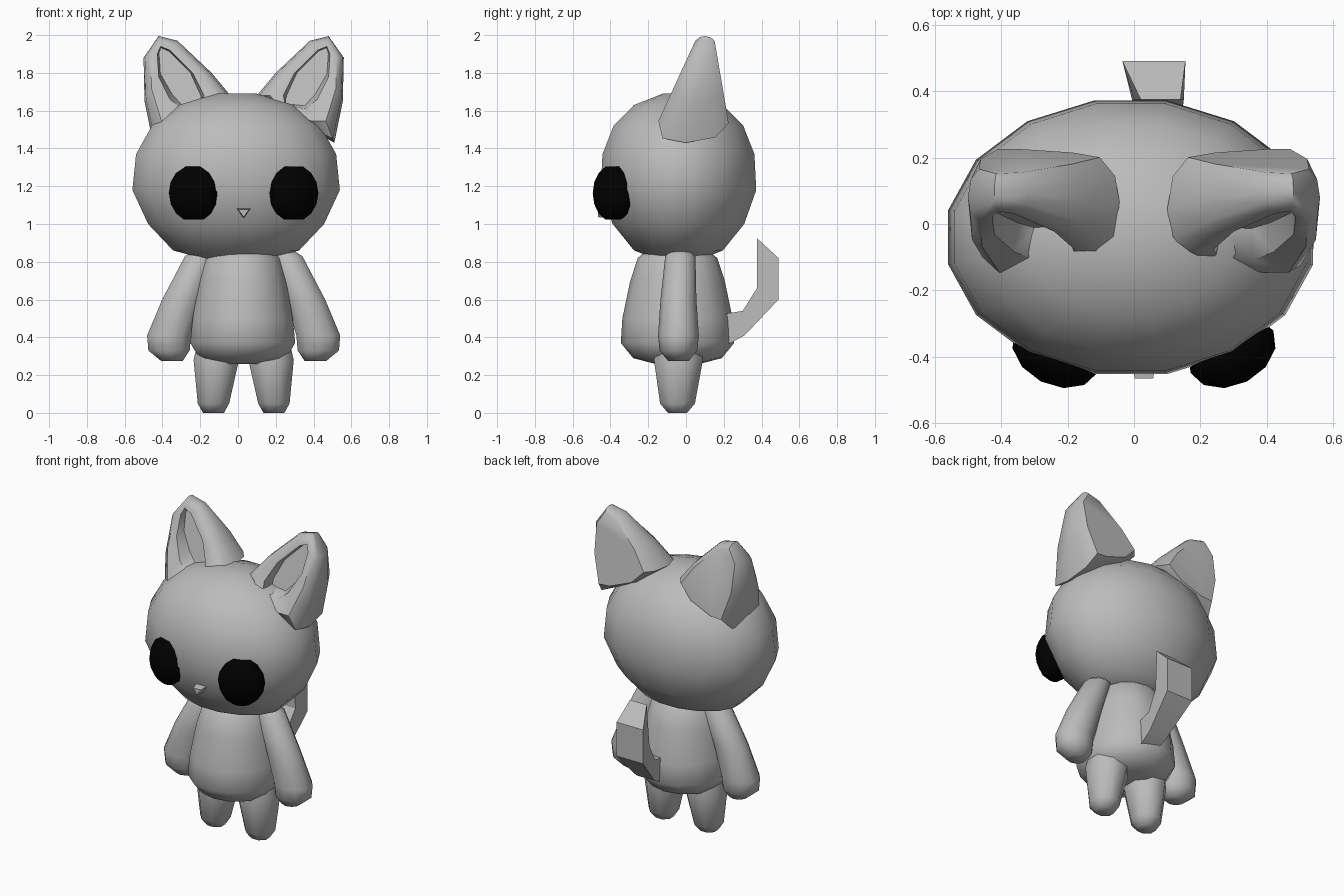
import bpy, bmesh, math

if "Cube" in bpy.data.objects:
    bpy.data.objects.remove(bpy.data.objects["Cube"])

MID = 0.03  # plane the paired parts are mirrored about


def material(name, rgb):
    m = bpy.data.materials.new(name)
    m.diffuse_color = (*rgb, 1)
    m.use_nodes = True
    m.node_tree.nodes["Principled BSDF"].inputs["Base Color"].default_value = m.diffuse_color
    return m


GREY = material("grey", (0.5, 0.5, 0.5))
BLACK = material("black", (0.0, 0.0, 0.0))


def loft(name, rings, mat=GREY, angle=60):
    """Skin a list of equal-length point rings, with both ends capped."""
    bm = bmesh.new()
    loops = [[bm.verts.new(p) for p in r] for r in rings]
    n = len(loops[0])
    for a, b in zip(loops, loops[1:]):
        for i in range(n):
            j = (i + 1) % n
            bm.faces.new((a[i], a[j], b[j], b[i]))
    bm.faces.new(loops[0][::-1])
    bm.faces.new(loops[-1])
    bmesh.ops.recalc_face_normals(bm, faces=bm.faces)
    me = bpy.data.meshes.new(name)
    bm.to_mesh(me)
    bm.free()
    me.materials.append(mat)
    ob = bpy.data.objects.new(name, me)
    bpy.context.collection.objects.link(ob)
    bpy.ops.object.select_all(action='DESELECT')
    bpy.context.view_layer.objects.active = ob
    ob.select_set(True)
    bpy.ops.object.shade_smooth_by_angle(angle=math.radians(angle))
    return ob


def ovals(sections, n):
    """Horizontal ellipses from (cx, cy, z, rx, ry)."""
    return [[(cx + rx * math.cos(math.tau * (i + .5) / n),
              cy + ry * math.sin(math.tau * (i + .5) / n), z) for i in range(n)]
            for cx, cy, z, rx, ry in sections]


def pair(name, rings, mat=GREY, angle=60):
    """Build a right part and its mirrored left twin."""
    loft("right_" + name, rings, mat, angle)
    loft("left_" + name, [[(2 * MID - x, y, z) for x, y, z in r] for r in rings], mat, angle)


# Head
head = [(.81, .15, .11), (.86, .34, .24), (1.0, .475, .355), (1.18, .56, .42),
        (1.37, .54, .41), (1.52, .455, .35), (1.63, .31, .24), (1.69, .11, .085)]
loft("head", ovals([(-.01, -.04, z, rx, ry) for z, rx, ry in head], 16))

# Body
body = [(.26, .13, .12), (.29, .235, .235), (.37, .285, .3), (.5, .272, .292),
        (.7, .235, .25), (.82, .2, .21), (.88, .14, .14)]
loft("body", ovals([(.025, -.045, z, rx, ry) for z, rx, ry in body], 14))

# Arms
pair("arm", ovals([(.24, -.03, .87, .04, .04), (.26, -.03, .83, .085, .08),
                   (.355, -.04, .6, .112, .095), (.425, -.04, .41, .122, .108),
                   (.425, -.04, .33, .115, .1), (.41, -.04, .275, .06, .055)], 10))

# Legs
pair("leg", ovals([(.17, -.04, .38, .11, .12), (.175, -.04, .28, .13, .14),
                   (.19, -.045, .05, .09, .1), (.19, -.045, 0, .06, .055)], 8))

# Eyes: flattened spheres turned outward along the head
yaw = math.radians(27)
eye = []
for k in range(1, 8):
    v = math.pi * k / 8
    ring = []
    for i in range(12):
        u = math.tau * i / 12
        a, b = .14 * math.sin(v) * math.cos(u), .1 * math.sin(v) * math.sin(u)
        ring.append((.295 + a * math.cos(yaw) - b * math.sin(yaw),
                     -.385 + a * math.sin(yaw) + b * math.cos(yaw),
                     1.163 - .152 * math.cos(v)))
    eye.append(ring)
pair("eye", eye, BLACK)

# Nose: small wedge pointing down
loft("nose", [[(.03 + s * x, y, 1.055 + s * z) for x, z in ((-.037, .028), (.037, .028), (0, -.025))]
              for s, y in ((1, -.41), (.75, -.465))], GREY, 20)

# Ears: thick rounded shells with a hollow on the front
rim = [(.48, 1.995), (.38, 1.97), (.2, 1.8), (.1, 1.68), (.24, 1.57),
       (.42, 1.48), (.51, 1.43), (.555, 1.65), (.56, 1.88)]
hollow = [(.47, 1.94), (.42, 1.92), (.3, 1.8), (.24, 1.68), (.25, 1.63),
          (.36, 1.61), (.42, 1.66), (.48, 1.78), (.487, 1.9)]


def ear_ring(shrink, depth):
    """Blend from rim to hollow, placed between the ear's front and back planes."""
    ring = []
    for (ox, oz), (hx, hz) in zip(rim, hollow):
        x, z = ox + (hx - ox) * shrink, oz + (hz - oz) * shrink
        front, back = -.19 + .46 * (z - 1.45), .24 - .17 * (z - 1.45)
        ring.append((x, front + (back - front) * depth, z))
    return ring


pair("ear", [ear_ring(1.12, .3), ear_ring(1, .03), ear_ring(.5, 0), ear_ring(.1, .15),
             ear_ring(0, .45), ear_ring(.12, .8), ear_ring(.45, 1)], GREY, 50)

# Tail: bent band, each section given as inner and outer edge (y, z, x0, x1)
tail = [((.18, .52, .02, .13), (.18, .34, .02, .13)),
        ((.3, .54, .01, .14), (.31, .41, .01, .14)),
        ((.375, .66, .0, .15), (.49, .6, -.035, .155)),
        ((.375, .925, .02, .14), (.49, .82, -.035, .155))]
loft("tail", [[(a[2], *a[:2]), (a[3], *a[:2]), (b[3], *b[:2]), (b[2], *b[:2])]
              for a, b in tail], GREY, 30)
